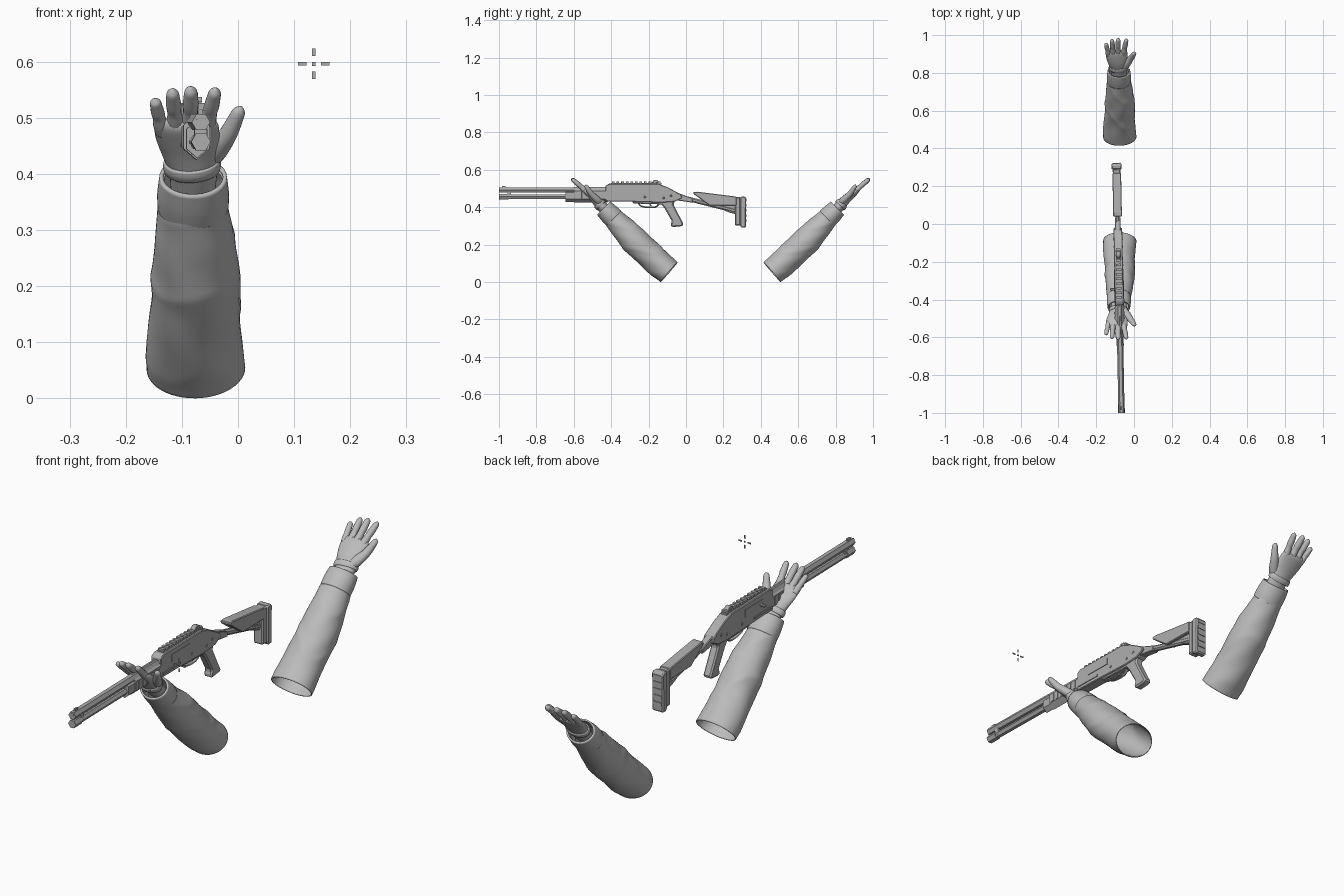
import bpy, bmesh, math
from mathutils import Matrix, Vector

if "Cube" in bpy.data.objects:
    bpy.data.objects.remove(bpy.data.objects["Cube"])


def material(name, value):
    m = bpy.data.materials.new(name)
    m.use_nodes = True
    color = (value, value, value, 1)
    m.diffuse_color = color
    m.node_tree.nodes["Principled BSDF"].inputs["Base Color"].default_value = color
    return m


CLOTH = material("light grey", 0.5)
METAL = material("mid grey", 0.42)
GUN = Matrix.Translation((-0.086, 0, 0)) @ Matrix.Rotation(0.02, 4, "Z")
BACK_ARM = Matrix.Translation((0, 0.37, 0)) @ Matrix.Scale(-1, 4, (0, 1, 0))


def finish(name, bm, mat, matrix, smooth=False, bevel=0.0, shell=0.0):
    bm.transform(matrix)
    bmesh.ops.recalc_face_normals(bm, faces=bm.faces)
    for f in bm.faces:
        f.smooth = smooth
    me = bpy.data.meshes.new(name)
    bm.to_mesh(me)
    bm.free()
    me.materials.append(mat)
    ob = bpy.data.objects.new(name, me)
    bpy.context.collection.objects.link(ob)
    if bevel:
        mod = ob.modifiers.new("bevel", "BEVEL")
        mod.width, mod.segments = bevel, 1
    if shell:
        mod = ob.modifiers.new("shell", "SOLIDIFY")
        mod.thickness, mod.offset = shell, -1
    return ob


def resample(pts, n):
    """Smooth curve through stations of (x, y, z, half width, half depth)."""
    out, last = [], len(pts) - 1
    for i in range(n):
        t = i / (n - 1) * last
        k = min(int(t), last - 1)
        u = t - k
        a, b, c, d = (pts[min(max(k + j, 0), last)] for j in (-1, 0, 1, 2))
        out.append([q + 0.5 * u * (r - p + u * (2 * p - 5 * q + 4 * r - s + u * (3 * (q - r) + s - p)))
                    for p, q, r, s in zip(a, b, c, d)])
    return out


def loft(name, pts, mat, matrix, sides=6, phase=0.0, steps=0, caps=True, fold=None, **kw):
    if steps:
        pts = resample(pts, steps)
    bm, rings = bmesh.new(), []
    for i, p in enumerate(pts):
        tangent = Vector(pts[min(i + 1, len(pts) - 1)][:3]) - Vector(pts[max(i - 1, 0)][:3])
        tangent.normalize()
        side = Vector((1, 0, 0))
        side = (side - tangent * side.dot(tangent)).normalized()
        up = tangent.cross(side)
        ring = []
        for j in range(sides):
            a = math.tau * j / sides + phase
            k = 1 + (fold(i / (len(pts) - 1), a) if fold else 0)
            ring.append(bm.verts.new(Vector(p[:3]) + side * (math.cos(a) * p[3] * k)
                                     + up * (math.sin(a) * p[4] * k)))
        rings.append(ring)
    for r, s in zip(rings, rings[1:]):
        for j in range(sides):
            bm.faces.new((r[j], r[(j + 1) % sides], s[(j + 1) % sides], s[j]))
    if caps:
        bm.faces.new(rings[0])
        bm.faces.new(rings[-1])
    return finish(name, bm, mat, matrix, **kw)


def tube(name, y0, y1, z, rx, rz=None, x=0, sides=6, phase=0.0):
    rz = rz or rx
    return loft(name, [(x, y0, z, rx, rz), (x, y1, z, rx, rz)], METAL, GUN, sides, phase)


def prism(name, profile, width, x=0, bevel=0.003):
    """Side outline of (y, z) points extruded across the weapon."""
    bm = bmesh.new()
    f = bm.faces.new([bm.verts.new((x - width / 2, y, z)) for y, z in profile])
    ext = bmesh.ops.extrude_face_region(bm, geom=[f])["geom"]
    bmesh.ops.translate(bm, vec=(width, 0, 0), verts=[v for v in ext if isinstance(v, bmesh.types.BMVert)])
    return finish(name, bm, METAL, GUN, bevel=bevel)


def box(name, y0, y1, z0, z1, width, x=0, bevel=0.0):
    return prism(name, [(y0, z0), (y1, z0), (y1, z1), (y0, z1)], width, x, bevel)


# Sleeve folds: diagonal creases, fading towards the cuff
def folds(t, a):
    crease = 1 - abs(math.sin(9 * t + 1.1 * math.sin(a + 0.6) + 0.5 * math.sin(2 * a)))
    ripple = math.sin(17 * t + 2 * a) * math.sin(a * 2 + 5 * t)
    return (0.07 * crease ** 2 + 0.03 * ripple - 0.02) * min(1, 6 * t) * (1 - 0.6 * t)


SLEEVE = [(-.075, -.09, .053, .088, .070), (-.078, -.185, .135, .083, .075),
          (-.074, -.262, .21, .079, .075), (-.078, -.335, .285, .071, .066),
          (-.08, -.395, .35, .061, .054), (-.08, -.435, .39, .055, .046)]
CUFF = [(-.08, -.385, .34, .063, .056), (-.08, -.41, .365, .064, .055), (-.08, -.44, .395, .060, .050)]
PALM = [(-.08, -.42, .375, .040, .030), (-.08, -.455, .41, .044, .028),
        (-.085, -.485, .442, .052, .025), (-.09, -.515, .468, .057, .021),
        (-.092, -.54, .488, .056, .016), (-.092, -.548, .495, .044, .006)]
THUMB = [(-.06, -.455, .42, .018, .018), (-.042, -.475, .44, .022, .019), (-.02, -.503, .467, .017, .016),
         (-.006, -.522, .494, .014, .013), (.002, -.533, .512, .011, .010), (.005, -.536, .52, .003, .003)]
# finger: base x, tip x, length, radius
FINGERS = {"little": (-.135, -.148, .72, .0115), "ring": (-.110, -.117, .95, .013),
           "middle": (-.085, -.084, 1.0, .0135), "index": (-.058, -.040, .97, .013)}

for label, matrix in (("front", Matrix()), ("back", BACK_ARM)):
    loft(label + "_sleeve", SLEEVE, CLOTH, matrix, 48, steps=60, caps=False, fold=folds, smooth=True, shell=.004)
    loft(label + "_cuff", CUFF, CLOTH, matrix, 40, steps=10, caps=False, smooth=True, shell=.007)
    loft(label + "_palm", PALM, CLOTH, matrix, 28, steps=24, smooth=True)
    loft(label + "_thumb", THUMB, CLOTH, matrix, 16, steps=24, smooth=True)
    loft(label + "_glove_band", [(-.081, -.452, .407, .050, .033), (-.082, -.460, .415, .052, .034),
                                 (-.083, -.468, .423, .050, .031)], CLOTH, matrix, 28, steps=8, smooth=True)
    for finger, (x0, x1, length, r) in FINGERS.items():
        pts = []
        for t, k in ((0, 1.1), (.25, 1.15), (.45, .98), (.6, 1.05), (.8, .95), (.95, .8), (1.03, .2)):
            u = t * length
            pts.append((x0 + (x1 - x0) * t, -.522 - .088 * u, .474 + .083 * u - .006 * u * u, r * k, r * k))
        loft(f"{label}_{finger}_finger", pts, CLOTH, matrix, 14, steps=26, smooth=True)

# Barrel and magazine tube
tube("barrel", -1.0, -.38, .492, .0165)
tube("muzzle_bore", -1.001, -.99, .492, .010)
tube("magazine_tube", -.985, -.4, .457, .0145)
tube("magazine_cap", -1.0, -.95, .457, .0175)
box("barrel_clamp", -.955, -.935, .45, .50, .022)
box("front_sight", -.985, -.965, .505, .515, .008)

# Forend with collar and grip ribs
tube("forend", -.60, -.42, .466, .027, .041, phase=math.pi / 2)
tube("forend_collar", -.645, -.595, .462, .022, .034, phase=math.pi / 2)
for i in range(6):
    y = -.585 + i * .027
    box("forend_rib", y, y + .012, .448, .484, .052)

# Receiver body and its details
prism("receiver", [(-.43, .432), (-.43, .515), (-.41, .526), (-.15, .526), (-.10, .508),
                   (-.03, .47), (-.02, .45), (-.06, .43), (-.13, .425), (-.30, .43)], .046)
prism("lower_housing", [(-.29, .435), (-.28, .42), (-.12, .415), (-.08, .435)], .034)
box("rail_base", -.40, -.13, .522, .529, .026)
for i in range(11):
    y = -.395 + i * .0245
    box("rail_tooth", y, y + .013, .528, .537, .028)
prism("rear_sight", [(-.185, .53), (-.17, .547), (-.155, .547), (-.14, .53)], .022, bevel=.002)
for s in (-1, 1):
    box("ejection_port", -.36, -.24, .475, .505, .006, x=s * .0225)
    box("side_rail", -.42, -.30, .445, .453, .006, x=s * .0235)
    for y, z in ((-.22, .455), (-.12, .45), (-.08, .462)):
        box("receiver_pin", y - .005, y + .005, z - .005, z + .005, .006, x=s * .0225, bevel=.002)
box("charging_handle", -.352, -.338, .482, .492, .03, x=-.032, bevel=.003)
loft("trigger_guard", [(0, -.255, .432, .009, .004), (0, -.24, .406, .009, .004),
                       (0, -.17, .400, .009, .004), (0, -.135, .425, .009, .004)], METAL, GUN, 8, steps=14)
prism("trigger", [(-.20, .425), (-.19, .425), (-.184, .408), (-.192, .408)], .008, bevel=0)

# Pistol grip
prism("pistol_grip", [(-.145, .432), (-.055, .442), (-.068, .415), (-.012, .308), (-.025, .298),
                      (-.075, .294), (-.082, .305), (-.075, .325), (-.115, .395)], .036, bevel=.006)

# Collapsible stock
loft("stock_tube", [(0, -.06, .463, .012, .013), (0, .275, .378, .012, .013)], METAL, GUN, 8, math.pi / 8)
prism("stock_bracket", [(-.07, .478), (-.03, .472), (.035, .448), (.035, .425), (-.05, .437)], .03)
prism("cheek_rest", [(.04, .482), (.06, .483), (.27, .457), (.27, .41), (.125, .41), (.04, .472)], .046)
prism("cheek_rest_support", [(.09, .435), (.27, .42), (.27, .362), (.23, .372)], .018)
box("butt_plate", .262, .292, .302, .455, .042, bevel=.005)
prism("butt_pad", [(.288, .305), (.298, .29), (.32, .292), (.322, .45), (.312, .458), (.288, .455)], .052, bevel=.005)
for i in range(5):
    z = .32 + i * .028
    box("butt_groove", .319, .324, z, z + .014, .04)


# Floating aiming mark
def mark(name, dx, dz, w, h):
    bm = bmesh.new()
    bmesh.ops.create_cube(bm, size=1)
    bm.transform(Matrix.Diagonal((w, .002, h, 1)))
    finish(name, bm, METAL, Matrix.Translation((.135 + dx, -.58, .596 + dz)))


mark("aim_dot", 0, 0, .007, .007)
for s in (-1, 1):
    mark("aim_bar_side", s * .0205, 0, .015, .006)
    mark("aim_bar_upright", 0, s * .0205, .006, .014)
